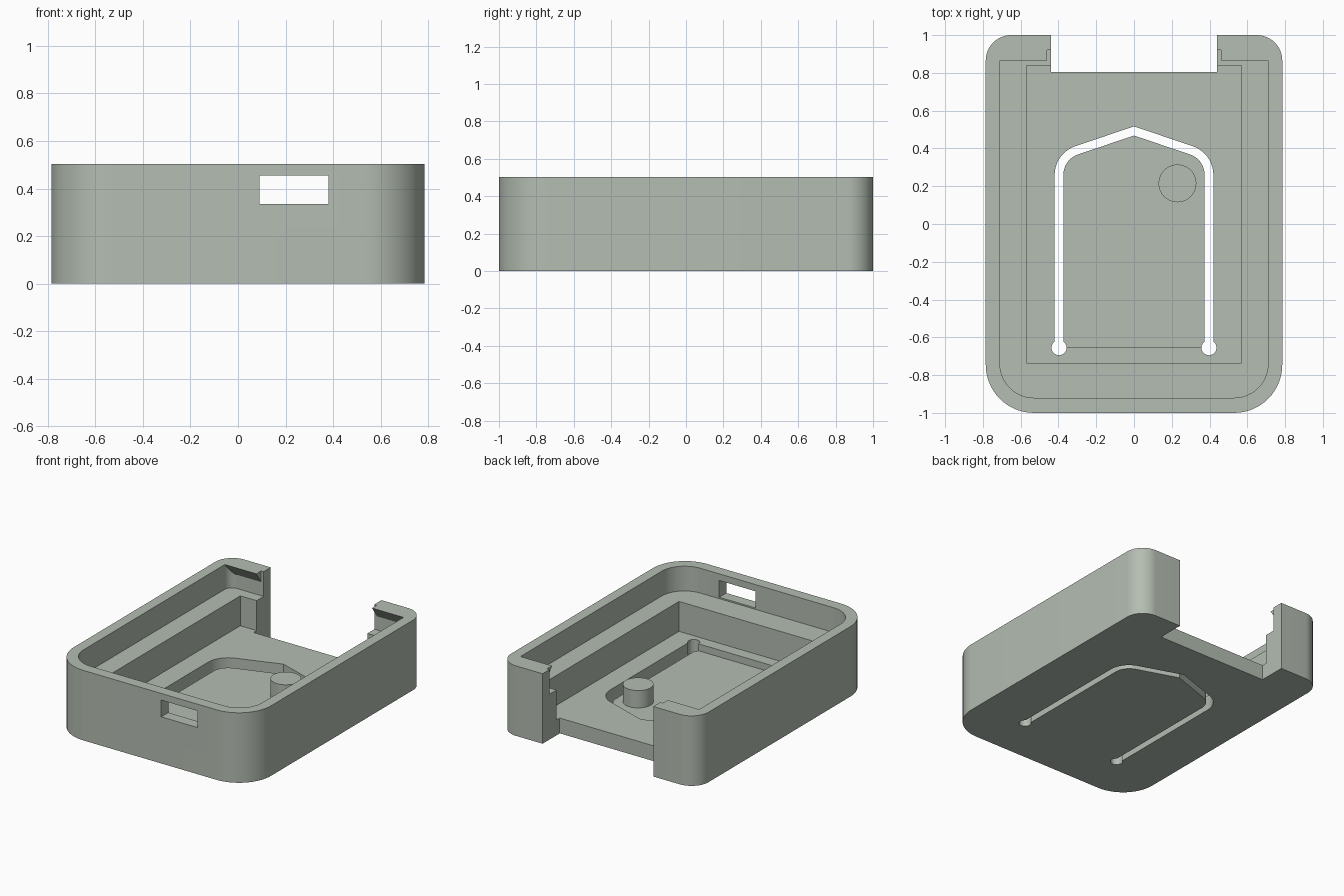
import bpy
import bmesh
from math import sin, cos, pi, radians
from mathutils import Vector

cube = bpy.data.objects.get("Cube")
if cube:
    bpy.data.objects.remove(cube, do_unlink=True)

HEIGHT, SHELF, FLOOR, TONGUE = 0.503, 0.325, 0.11, 0.06
ABOVE, BELOW = 0.7, -0.1

sage = bpy.data.materials.new("sage_grey")
sage.use_nodes = True
colour = (0.456, 0.509, 0.445, 1)
sage.diffuse_color = colour
sage.node_tree.nodes["Principled BSDF"].inputs["Base Color"].default_value = colour


def arc(cx, cy, r, start, end, steps=14):
    return [(cx + r * cos(start + (end - start) * i / steps),
             cy + r * sin(start + (end - start) * i / steps)) for i in range(steps + 1)]


def rounded_rect(x, y0, y1, front, back):
    """Outline centred on x = 0 with its own front and back corner radii."""
    right = arc(x - front, y0 + front, front, -pi / 2, 0) if front else [(x, y0)]
    right += arc(x - back, y1 - back, back, 0, pi / 2) if back else [(x, y1)]
    return right + [(-px, py) for px, py in reversed(right)]


def arch(r, y0):
    """Gabled arch outline with rounded shoulders, running right to left."""
    slope = radians(18.7)
    right = [(0.26 + r, y0)] + arc(0.26, 0.26, r, 0, pi / 2 - slope)
    ex, ey = right[-1]
    apex = (0, ey + ex * sin(slope) / cos(slope))
    return right + [apex] + [(-px, py) for px, py in reversed(right)]


def extrude(name, points, direction):
    """Solid made by sweeping a flat outline along a direction."""
    bm = bmesh.new()
    face = bm.faces.new([bm.verts.new(p) for p in points])
    swept = bmesh.ops.extrude_face_region(bm, geom=[face])["geom"]
    verts = [g for g in swept if isinstance(g, bmesh.types.BMVert)]
    bmesh.ops.translate(bm, verts=verts, vec=Vector(direction))
    bmesh.ops.recalc_face_normals(bm, faces=bm.faces)
    mesh = bpy.data.meshes.new(name)
    bm.to_mesh(mesh)
    bm.free()
    mesh.materials.append(sage)
    obj = bpy.data.objects.new(name, mesh)
    bpy.context.collection.objects.link(obj)
    return obj


def prism(name, outline, z0, z1):
    return extrude(name, [(x, y, z0) for x, y in outline], (0, 0, z1 - z0))


def box(x0, x1, y0, y1):
    return [(x0, y0), (x1, y0), (x1, y1), (x0, y1)]


def select(obj):
    bpy.ops.object.select_all(action='DESELECT')
    obj.select_set(True)
    bpy.context.view_layer.objects.active = obj


def cut(target, outline, z0, z1):
    cutter = prism("cutter", outline, z0, z1)
    cutter.hide_render = True
    select(target)
    mod = target.modifiers.new("cut", 'BOOLEAN')
    mod.operation, mod.solver, mod.object = 'DIFFERENCE', 'EXACT', cutter
    bpy.ops.object.modifier_apply(modifier=mod.name)
    bpy.data.objects.remove(cutter, do_unlink=True)


# Case shell with its stepped pocket
case = prism("case_shell", rounded_rect(0.785, -1, 1, 0.255, 0.135), 0, HEIGHT)
cut(case, rounded_rect(0.71, -0.92, 0.92, 0.18, 0.06), SHELF, ABOVE)
cut(case, rounded_rect(0.57, -0.735, 0.84, 0, 0), FLOOR, ABOVE)

# Open back and front window
cut(case, box(-0.44, 0.44, 0.805, 1.2), BELOW, ABOVE)
cut(case, box(0.09, 0.38, -1.1, -0.85), 0.335, 0.455)

# Thin flexible tongue, freed by a slot with round relief holes
cut(case, arch(0.137, -0.65), TONGUE, SHELF)
cut(case, arch(0.16, -0.655) + arch(0.114, -0.655)[::-1], BELOW, SHELF)
for side in (-1, 1):
    cut(case, arc(side * 0.397, -0.655, 0.04, 0, 2 * pi, 32)[:-1], BELOW, SHELF)

# Push button post on the tongue
button = prism("button_post", arc(0.23, 0.215, 0.1, 0, 2 * pi, 48)[:-1], TONGUE - 0.01, 0.185)

# Wedge-shaped snap lips on the back wall
for side, name in ((1, "left_snap_lip"), (-1, "right_snap_lip")):
    wedge = [(side * 0.46, 0.865, HEIGHT), (side * 0.46, 0.92, HEIGHT),
             (side * 0.46, 0.92, HEIGHT - 0.08)]
    extrude(name, wedge, (side * 0.25, 0, 0))

for obj in (case, button):
    select(obj)
    bpy.ops.object.shade_smooth_by_angle(angle=radians(25))
